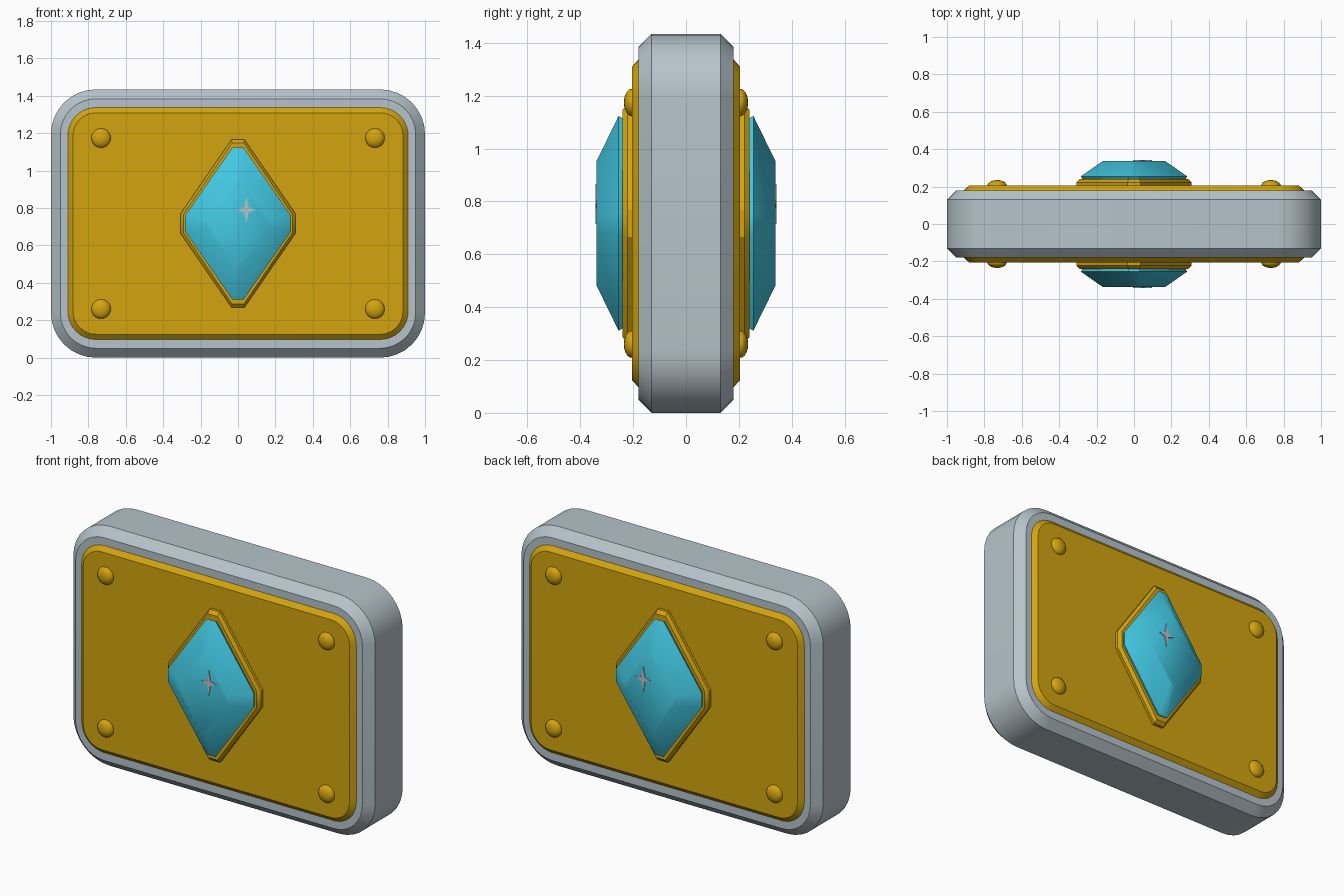
import bpy, bmesh, math

if "Cube" in bpy.data.objects:
    bpy.data.objects.remove(bpy.data.objects["Cube"])

CZ = 0.717  # height of the centre


def material(name, srgb):
    lin = [((c / 255 + 0.055) / 1.055) ** 2.4 for c in srgb]
    m = bpy.data.materials.new(name)
    m.diffuse_color = (*lin, 1)
    m.use_nodes = True
    m.node_tree.nodes["Principled BSDF"].inputs["Base Color"].default_value = m.diffuse_color
    return m


STEEL = material("pale_steel", (182, 196, 203))
GOLD = material("gold", (212, 165, 14))
CYAN = material("cyan_gem", (66, 200, 226))


def smooth(obj, angle):
    bpy.ops.object.select_all(action='DESELECT')
    obj.select_set(True)
    bpy.context.view_layer.objects.active = obj
    bpy.ops.object.shade_smooth_by_angle(angle=math.radians(angle))


def rounded_rect(hx, hz, r, steps=8):
    pts = []
    for k, (sx, sz) in enumerate([(1, 1), (-1, 1), (-1, -1), (1, -1)]):
        for i in range(steps + 1):
            a = math.pi / 2 * (k + i / steps)
            pts.append((sx * (hx - r) + r * math.cos(a), sz * (hz - r) + r * math.sin(a)))
    return pts


def diamond(hx, hz, tx, tz):
    """Lozenge with its four tips cut off."""
    return [(hx, tz), (tx, hz), (-tx, hz), (-hx, tz),
            (-hx, -tz), (-tx, -hz), (tx, -hz), (hx, -tz)]


def loft(name, rings, mat, angle=30, cx=0, cz=CZ):
    """Capped solid through a list of (outline, y) rings."""
    bm = bmesh.new()
    loops = [[bm.verts.new((cx + x, y, cz + z)) for x, z in pts] for pts, y in rings]
    for a, b in zip(loops, loops[1:]):
        n = len(a)
        for i in range(n):
            bm.faces.new((a[i], a[(i + 1) % n], b[(i + 1) % n], b[i]))
    bm.faces.new(loops[0])
    bm.faces.new(loops[-1])
    bmesh.ops.recalc_face_normals(bm, faces=bm.faces)
    me = bpy.data.meshes.new(name)
    bm.to_mesh(me)
    bm.free()
    me.materials.append(mat)
    obj = bpy.data.objects.new(name, me)
    bpy.context.collection.objects.link(obj)
    smooth(obj, angle)
    return obj


# Chamfered outer frame and the gold plate running through it
outer, inner = rounded_rect(1, CZ, 0.24), rounded_rect(0.95, CZ - 0.05, 0.19)
loft("frame", [(inner, -0.18), (outer, -0.13), (outer, 0.13), (inner, 0.18)], STEEL)
outer, inner = rounded_rect(0.91, 0.62, 0.15), rounded_rect(0.882, 0.592, 0.122)
loft("plate", [(inner, -0.205), (outer, -0.18), (outer, 0.18), (inner, 0.205)], GOLD, 20)

for side, s in (("front", -1), ("back", 1)):
    # Bezel around the gem
    base = diamond(0.308, 0.45, 0.034, 0.052)
    loft(side + "_bezel", [(base, s * 0.20), (base, s * 0.222),
                           (diamond(0.292, 0.43, 0.032, 0.048), s * 0.24)], GOLD)
    # Gem with a short girdle and a softly shaded crown
    loft(side + "_gem", [(diamond(0.275, 0.395, 0.028, 0.04), s * 0.235),
                         (diamond(0.284, 0.406, 0.03, 0.042), s * 0.255),
                         (diamond(0.165, 0.236, 0.017, 0.024), s * 0.338)], CYAN, 45)
    # Four-pointed sparkle on the gem
    star = []
    for i in range(8):
        a = i * math.pi / 4
        rx, rz = (0.016, 0.02) if i % 2 else (0.05, 0.075)
        star.append((rx * math.cos(a), rz * math.sin(a)))
    loft(side + "_sparkle", [(star, s * 0.336), (star, s * 0.342)], STEEL, 30, 0.045, CZ + 0.073)
    # Domed rivets in the corners
    for x in (-1, 1):
        for z in (-1, 1):
            bpy.ops.mesh.primitive_uv_sphere_add(
                segments=20, ring_count=10, radius=1,
                location=(x * 0.732, s * 0.205, CZ + z * 0.457))
            rivet = bpy.context.object
            rivet.name = side + "_rivet"
            rivet.scale = (0.052, 0.03, 0.052)
            rivet.data.materials.append(GOLD)
            smooth(rivet, 60)
